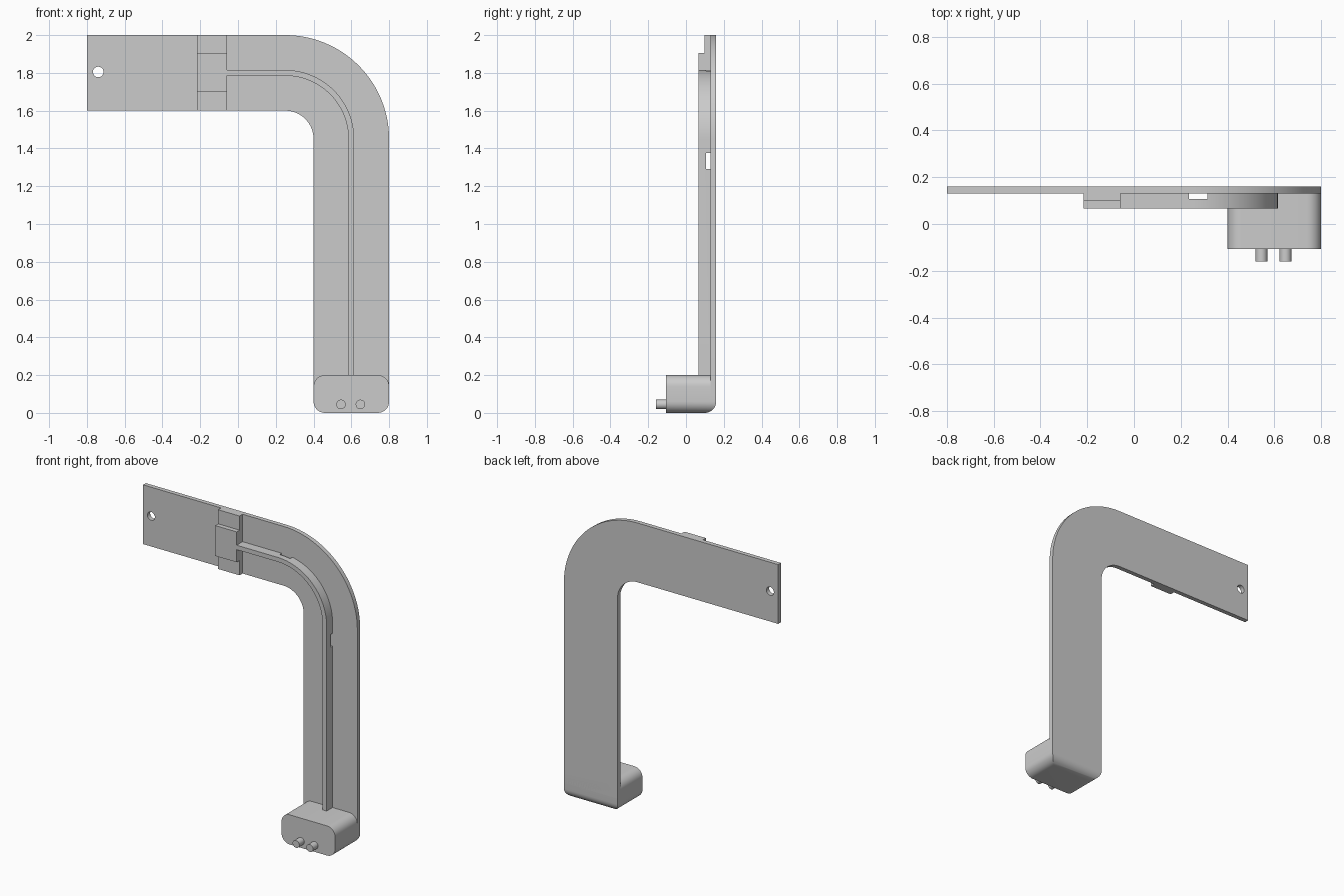
import bpy, bmesh
from math import sin, cos, pi
from mathutils import Matrix

if "Cube" in bpy.data.objects:
    bpy.data.objects.remove(bpy.data.objects["Cube"])

grey = bpy.data.materials.new("plain grey")
grey.use_nodes = True
GREY = (0.6, 0.6, 0.6, 1)
grey.diffuse_color = GREY
grey.node_tree.nodes["Principled BSDF"].inputs["Base Color"].default_value = GREY


def finish(name, bm):
    bmesh.ops.recalc_face_normals(bm, faces=bm.faces)
    mesh = bpy.data.meshes.new(name)
    bm.to_mesh(mesh)
    bm.free()
    mesh.materials.append(grey)
    ob = bpy.data.objects.new(name, mesh)
    bpy.context.collection.objects.link(ob)
    return ob


def extrude(name, outline, y0, y1):
    """Solid from an outline of (x, z) points, from depth y0 to y1."""
    bm = bmesh.new()
    face = bm.faces.new([bm.verts.new((x, y0, z)) for x, z in outline])
    new = bmesh.ops.extrude_face_region(bm, geom=[face])["geom"]
    verts = [v for v in new if isinstance(v, bmesh.types.BMVert)]
    bmesh.ops.translate(bm, vec=(0, y1 - y0, 0), verts=verts)
    return finish(name, bm)


def box(name, x0, x1, y0, y1, z0, z1):
    return extrude(name, [(x0, z0), (x1, z0), (x1, z1), (x0, z1)], y0, y1)


def rod(name, x, z, radius, y0, y1):
    bm = bmesh.new()
    bmesh.ops.create_cone(bm, cap_ends=True, segments=32, radius1=radius,
                          radius2=radius, depth=y1 - y0)
    bmesh.ops.transform(bm, verts=bm.verts, matrix=Matrix.Translation(
        (x, (y0 + y1) / 2, z)) @ Matrix.Rotation(pi / 2, 4, "X"))
    return finish(name, bm)


def bent_strip(name, inner, outer, x_end, z_end, y0, y1):
    """Band running along x, round the bend and down to z_end."""
    cx, cz, n = 0.25, 1.45, 28

    def side(r):
        arc = [(cx + r * sin(i / n * pi / 2), cz + r * cos(i / n * pi / 2))
               for i in range(n + 1)]
        return [(x_end, cz + r)] + arc + [(cx + r, z_end)]
    return extrude(name, side(outer) + side(inner)[::-1], y0, y1)


def cut(ob, cutter):
    mod = ob.modifiers.new("cut", "BOOLEAN")
    mod.operation, mod.solver, mod.object = "DIFFERENCE", "EXACT", cutter
    bpy.context.view_layer.objects.active = ob
    bpy.ops.object.modifier_apply(modifier=mod.name)
    bpy.data.objects.remove(cutter)


BACK, FRONT = 0.16, 0.13      # depth of the plate's two faces
RIDGE = 0.067                 # depth of the raised front faces

# Bent back plate with a screw hole
plate = bent_strip("back_plate", 0.15, 0.55, -0.8, 0.1, FRONT, BACK)
cut(plate, rod("hole_cutter", -0.74, 1.805, 0.028, 0, 0.3))

# Stiffening rib with two small slots against the plate
rib = bent_strip("rib", 0.335, 0.365, -0.07, 0.19, RIDGE, FRONT)
cut(rib, box("slot_cutter", 0.5, 0.7, 0.107, 0.2, 1.29, 1.375))
cut(rib, box("slot_cutter", 0.235, 0.315, 0.107, 0.2, 1.7, 1.9))

# Stepped cross band
band = extrude("cross_band", [(-0.217, 1.6), (-0.057, 1.6), (-0.057, 2), (-0.217, 2)],
               0.098, FRONT)
pad = box("band_pad", -0.217, -0.057, RIDGE, 0.098, 1.7, 1.905)

# Foot block: rounded long edges and rounded lower back edge
foot = box("foot", 0.4, 0.8, -0.107, BACK, 0, 0.2)
bm = bmesh.new()
bm.from_mesh(foot.data)
edges = []
for e in bm.edges:
    a, b = e.verts[0].co, e.verts[1].co
    along_depth = abs(a.y - b.y) > 0.1
    lower_back = min(a.y, b.y) > 0.1 and max(a.z, b.z) < 0.1
    if along_depth or lower_back:
        edges.append(e)
bmesh.ops.bevel(bm, geom=edges, offset=0.06, segments=8, profile=0.5,
                affect="EDGES", clamp_overlap=True)
bm.to_mesh(foot.data)
bm.free()

# Two contact pins
pins = [rod(f"pin_{side}", x, 0.045, 0.025, -0.16, -0.1)
        for side, x in (("right", 0.545), ("left", 0.648))]

# Smooth curves, crisp edges
bpy.ops.object.select_all(action="DESELECT")
for ob in [plate, rib, band, pad, foot] + pins:
    ob.select_set(True)
bpy.context.view_layer.objects.active = plate
bpy.ops.object.shade_smooth_by_angle(angle=pi / 6)
